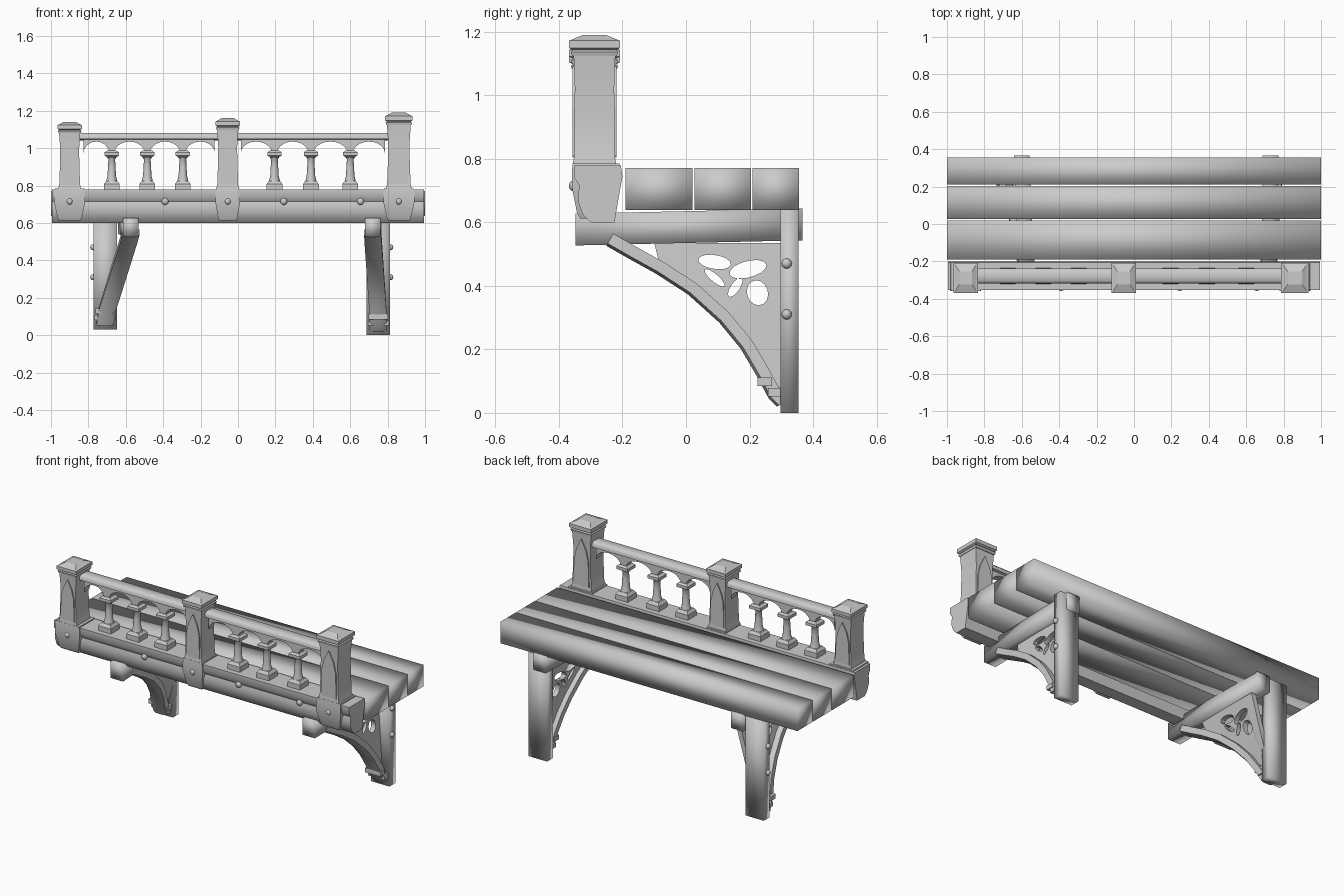
import bpy, bmesh, math
from mathutils import Vector

cube = bpy.data.objects.get("Cube")
if cube:
    bpy.data.objects.remove(cube, do_unlink=True)

stone = bpy.data.materials.new("pale grey")
stone.use_nodes = True
stone.diffuse_color = (0.6, 0.6, 0.6, 1)
stone.node_tree.nodes["Principled BSDF"].inputs["Base Color"].default_value = (0.6, 0.6, 0.6, 1)


def finish(name, bm, smooth=None):
    """Turn a bmesh into an object; smooth is the sharp-edge angle in degrees."""
    bmesh.ops.recalc_face_normals(bm, faces=bm.faces)
    me = bpy.data.meshes.new(name)
    bm.to_mesh(me)
    bm.free()
    me.materials.append(stone)
    ob = bpy.data.objects.new(name, me)
    bpy.context.collection.objects.link(ob)
    if smooth:
        bpy.ops.object.select_all(action='DESELECT')
        ob.select_set(True)
        bpy.context.view_layer.objects.active = ob
        bpy.ops.object.shade_smooth_by_angle(angle=math.radians(smooth))
    return ob


def loft(name, rings, smooth=None):
    """Skin a list of equal-length point rings and close both ends."""
    bm = bmesh.new()
    loops = [[bm.verts.new(p) for p in ring] for ring in rings]
    n = len(loops[0])
    for a, b in zip(loops, loops[1:]):
        for i in range(n):
            j = (i + 1) % n
            bm.faces.new((a[i], a[j], b[j], b[i]))
    bm.faces.new(loops[0])
    bm.faces.new(loops[-1])
    return finish(name, bm, smooth)


def box(name, x, y, z, smooth=None):
    rings = [[(x[0], y[0], h), (x[1], y[0], h), (x[1], y[1], h), (x[0], y[1], h)] for h in z]
    return loft(name, rings, smooth)


def square_stack(name, cx, cy, levels, smooth=None):
    """Stack of rectangles: (z, half width, half depth)."""
    return loft(name, [[(cx - w, cy - d, z), (cx + w, cy - d, z), (cx + w, cy + d, z), (cx - w, cy + d, z)]
                       for z, w, d in levels], smooth)


def lathe(name, cx, cy, levels, sides=12):
    return loft(name, [[(cx + r * math.cos(k * math.tau / sides), cy + r * math.sin(k * math.tau / sides), z)
                        for k in range(sides)] for z, r in levels], 40)


def stud(name, centre, axis, r):
    bm = bmesh.new()
    bmesh.ops.create_uvsphere(bm, u_segments=8, v_segments=6, radius=r)
    for v in bm.verts:
        v.co = v.co * 0.9 if axis == 'X' else Vector((v.co.x, v.co.y * 0.8, v.co.z))
        v.co += Vector(centre)
    finish(name, bm, 60)


# Seat planks
for i, (y0, y1) in enumerate([(-0.19, 0.02), (0.026, 0.204), (0.21, 0.356)]):
    box(f"plank_{i + 1}", (-1, 1), (y0, y1), (0.638, 0.77), 120)

# Moulded sill beam carrying the balustrade
sill = [(-0.352, 0.778), (-0.205, 0.778), (-0.2, 0.745), (-0.215, 0.66), (-0.225, 0.6), (-0.3, 0.6),
        (-0.325, 0.625), (-0.338, 0.66), (-0.34, 0.69), (-0.335, 0.715), (-0.352, 0.74)]
loft("sill_beam", [[(x, y, z) for y, z in sill] for x in (-0.995, 0.995)], 40)

# Posts with corbel blocks, arched panels and caps
CY = -0.288
for side, cx, top, half in [("right", -0.9, 1.14, 0.056), ("middle", -0.055, 1.16, 0.056), ("left", 0.86, 1.19, 0.063)]:
    h = top - 0.775
    body = [(0, 1.1, 0.068), (0.03, 1.1, 0.068), (0.07, 1.0, 0.064), (0.35, 0.93, 0.063),
            (0.6, 0.9, 0.062), (0.75, 0.97, 0.064), (0.86, 1.02, 0.066)]
    square_stack(side + "_post", cx, CY, [(0.775 + f * h, half * w, d) for f, w, d in body], 30)
    cap = [(0.84, 1.06, 0.071), (0.87, 1.12, 0.074), (0.885, 1.0, 0.068), (0.9, 1.17, 0.08), (0.955, 1.17, 0.08),
           (0.965, 1.0, 0.07), (1.0, 0.6, 0.035)]
    square_stack(side + "_post_cap", cx, CY, [(0.775 + f * h, half * w, d) for f, w, d in cap])
    arch = [(-0.82, 0.08), (0.82, 0.08), (0.76, 0.45), (0.5, 0.61), (0, 0.76), (-0.5, 0.61), (-0.76, 0.45)]
    for face, y0, y1 in (("front", -0.358, -0.35), ("back", -0.226, -0.218)):
        loft(f"{side}_post_{face}_panel", [[(cx + u * half, y, 0.775 + f * h) for u, f in arch] for y in (y0, y1)])
    wide = 0.066 if side == "middle" else 0.083
    square_stack(side + "_corbel", cx, -0.283, [(0.612, wide * 0.7, 0.05), (0.63, wide * 0.78, 0.06),
                 (0.71, wide, 0.076), (0.76, wide, 0.076), (0.785, wide * 0.95, 0.074)], 30)
    stud(side + "_corbel_stud", (cx, -0.355, 0.715), 'Y', 0.017)

for i, x in enumerate((-0.39, 0.245, 0.655)):
    stud(f"sill_stud_{i + 1}", (x, -0.343, 0.715), 'Y', 0.019)

# Rail, arcade and balusters of each bay
for side, x0, x1, stems in [("right", -0.85, -0.1, (-0.675, -0.485, -0.295)), ("left", -0.01, 0.81, (0.195, 0.39, 0.6))]:
    rail = [(-0.318, 1.05), (-0.318, 1.07), (-0.305, 1.082), (-0.25, 1.082), (-0.238, 1.07), (-0.238, 1.05), (-0.278, 1.042)]
    loft(side + "_rail", [[(x, y, z) for y, z in rail] for x in (x0, x1)], 60)
    under = []
    stops = (x0 + 0.01,) + stems + (x1 - 0.01,)
    for a, b in zip(stops, stops[1:]):
        a, b = a + 0.015, b - 0.015
        for k in range(11):
            t = -math.cos(math.pi * k / 10)
            under.append(((a + b) / 2 + t * (b - a) / 2, 0.975 + 0.06 * math.sqrt(max(0, 1 - t * t))))
    bm = bmesh.new()
    edges = [[[bm.verts.new((x, y, z)) for x, z in row] for row in (under, [(x, 1.05) for x, z in under])]
             for y in (-0.303, -0.253)]
    (fl, fu), (bl, bu) = edges
    for p, q in ((fl, fu), (bl, bu), (fl, bl), (fu, bu)):
        for i in range(len(under) - 1):
            bm.faces.new((p[i], p[i + 1], q[i + 1], q[i]))
    for i in (0, -1):
        bm.faces.new((fl[i], fu[i], bu[i], bl[i]))
    finish(side + "_arcade", bm, 35)
    for i, x in enumerate(stems):
        name = f"{side}_baluster_{i + 1}"
        square_stack(name + "_plinth", x, -0.278, [(0.775, 0.042, 0.042), (0.808, 0.042, 0.042), (0.825, 0.03, 0.03)])
        lathe(name + "_shaft", x, -0.278, [(0.815, 0.031), (0.835, 0.027), (0.85, 0.023), (0.9, 0.02),
                                           (0.94, 0.018), (0.95, 0.024), (0.965, 0.03)])
        square_stack(name + "_capital", x, -0.278, [(0.95, 0.02, 0.02), (0.96, 0.038, 0.038),
                     (0.978, 0.038, 0.038), (0.988, 0.024, 0.027)])

# Wall brackets: beam, wall post, curved brace and pierced web
arc = [(-0.24, 0.545), (-0.17, 0.505), (-0.08, 0.455), (0.02, 0.39), (0.12, 0.3), (0.19, 0.215), (0.24, 0.13),
       (0.28, 0.055), (0.305, 0.01)]
holes = [(0.09, 0.475, 0.052, 0.022, -0.15), (0.195, 0.452, 0.06, 0.026, 0.25), (0.225, 0.378, 0.033, 0.04, 0.3),
         (0.155, 0.395, 0.014, 0.035, -0.6), (0.09, 0.425, 0.04, 0.012, -0.7)]


def web(name, place):
    """Flat curve with holes, filled and extruded, then placed upright."""
    cu = bpy.data.curves.new(name + "_outline", 'CURVE')
    cu.dimensions, cu.fill_mode, cu.extrude = '2D', 'BOTH', 0.015
    loops = [[(-0.1, 0.535), (0.315, 0.535), (0.315, 0.06)] + arc[-3:1:-1]]
    for cy, cz, a, b, turn in holes:
        loops.append([(cy + a * math.cos(t) * math.cos(turn) - b * math.sin(t) * math.sin(turn),
                       cz + a * math.cos(t) * math.sin(turn) + b * math.sin(t) * math.cos(turn))
                      for t in (math.tau * k / 14 for k in range(14))])
    for pts in loops:
        sp = cu.splines.new('POLY')
        sp.points.add(len(pts) - 1)
        sp.use_cyclic_u = True
        for p, (y, z) in zip(sp.points, pts):
            p.co = (y, z, 0, 1)
    tmp = bpy.data.objects.new(name + "_outline", cu)
    bpy.context.collection.objects.link(tmp)
    bpy.context.view_layer.update()
    me = tmp.evaluated_get(bpy.context.evaluated_depsgraph_get()).to_mesh()
    bm = bmesh.new()
    bm.from_mesh(me)
    bpy.data.objects.remove(tmp, do_unlink=True)
    bmesh.ops.remove_doubles(bm, verts=bm.verts, dist=0.0001)
    for v in bm.verts:
        y, z, w = v.co
        v.co = (place(z) + w, y, z)
    finish(name, bm, 30)


for side, px, bx0, bx1, foot, out in [("right", -0.71, -0.573, -0.6, 0.03, -1), ("left", 0.75, 0.72, 0.73, 0.0, 1)]:
    def place(z, px=px, bx=bx0):
        t = min(1, max(0, (z - 0.1) / 0.44))
        return px + (bx - px) * t

    box(side + "_wall_post", (px - 0.062, px + 0.062), (0.298, 0.354), (foot, 0.64), 120)
    loft(side + "_bracket_beam", [[(x - 0.042, y, z - 0.05), (x + 0.042, y, z - 0.05), (x + 0.042, y, z + 0.05),
                                   (x - 0.042, y, z + 0.05)] for x, y, z in ((bx0, -0.348, 0.577), (bx1, 0.366, 0.593))], 120)
    rings = []
    for i, (y, z) in enumerate(arc):
        a, b = arc[max(0, i - 1)], arc[min(len(arc) - 1, i + 1)]
        d = Vector((b[0] - a[0], b[1] - a[1])).normalized() * 0.022
        z = max(z, foot + 0.03)
        x = place(z)
        rings.append([(x + sx * 0.046, y - sn * d.y, z + sn * d.x)
                      for sx, sn in ((-1, -0.6), (-0.5, -1), (0.5, -1), (1, -0.6), (1, 1), (-1, 1))])
    loft(side + "_brace", rings, 50)
    web(side + "_tracery", place)
    box(side + "_collar_upper", (px - 0.052, px + 0.052), (0.225, 0.27), (foot + 0.085, foot + 0.112), 60)
    box(side + "_collar_lower", (px - 0.056, px + 0.056), (0.258, 0.305), (foot + 0.052, foot + 0.078), 60)
    for i, z in enumerate((0.31, 0.47)):
        stud(f"{side}_post_stud_{i + 1}", (px + out * 0.064, 0.317, z), 'X', 0.018)
